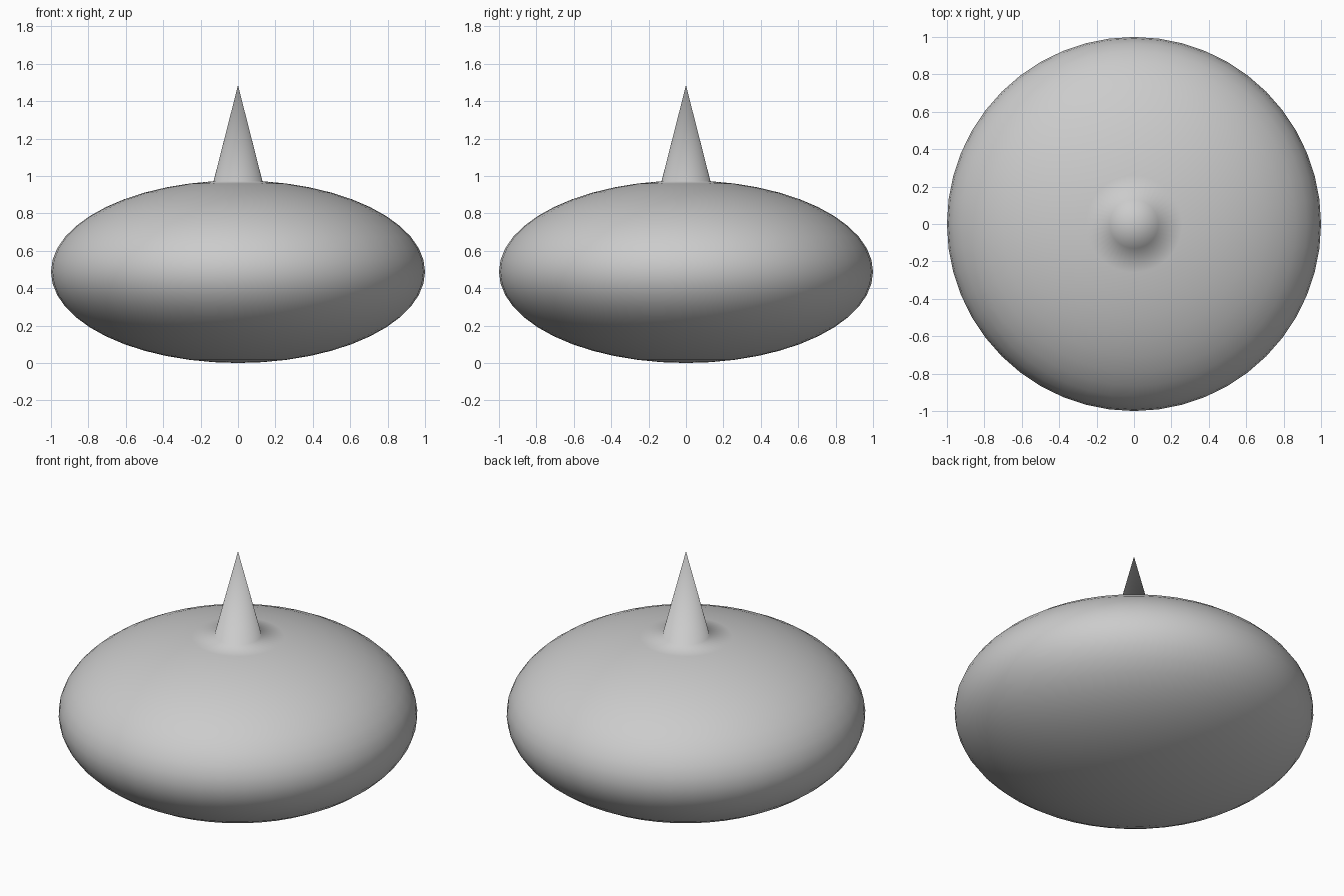
import bpy
import bmesh

if "Cube" in bpy.data.objects:
    bpy.data.objects.remove(bpy.data.objects["Cube"])

HALF_HEIGHT = 0.488
SPIKE_TOP = 1.485

# Flattened round body, with its top pole pulled up into a spike
bm = bmesh.new()
bmesh.ops.create_uvsphere(bm, u_segments=48, v_segments=24, radius=1.0)
for v in bm.verts:
    v.co.z = v.co.z * HALF_HEIGHT + HALF_HEIGHT
pole = max(bm.verts, key=lambda v: v.co.z)
pole.co.z = SPIKE_TOP
for f in bm.faces:
    f.smooth = True  # shading blends across the spike base

mesh = bpy.data.meshes.new("spiked_body")
bm.to_mesh(mesh)
bm.free()
body = bpy.data.objects.new("spiked_body", mesh)
bpy.context.collection.objects.link(body)
